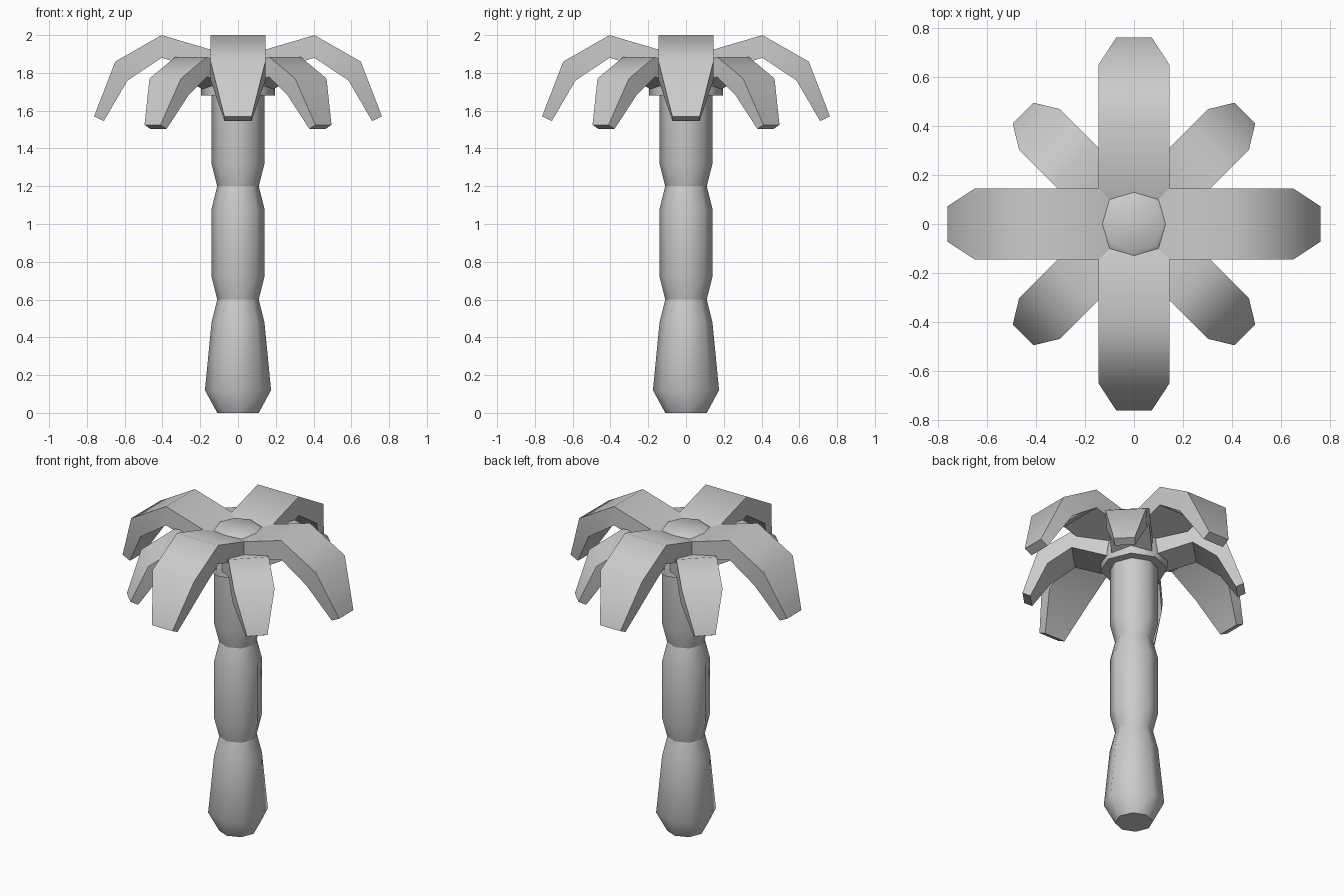
import bpy, bmesh, math

if "Cube" in bpy.data.objects:
    bpy.data.objects.remove(bpy.data.objects["Cube"])

SIDES = 8


def finish(name, bm, angle):
    bmesh.ops.recalc_face_normals(bm, faces=bm.faces)
    mesh = bpy.data.meshes.new(name)
    bm.to_mesh(mesh)
    bm.free()
    ob = bpy.data.objects.new(name, mesh)
    bpy.context.collection.objects.link(ob)
    bpy.ops.object.select_all(action='DESELECT')
    ob.select_set(True)
    bpy.context.view_layer.objects.active = ob
    bpy.ops.object.shade_smooth_by_angle(angle=math.radians(angle))
    return ob


def skin(name, rings, angle):
    """Join equal-sized rings of points into a closed solid."""
    bm = bmesh.new()
    loops = [[bm.verts.new(p) for p in ring] for ring in rings]
    for a, b in zip(loops, loops[1:]):
        n = len(a)
        for i in range(n):
            j = (i + 1) % n
            bm.faces.new((a[i], a[j], b[j], b[i]))
    bm.faces.new(loops[0])
    bm.faces.new(loops[-1])
    return finish(name, bm, angle)


def lathe(name, profile):
    turn = [2 * math.pi * i / SIDES for i in range(SIDES)]
    rings = [[(r * math.cos(t), r * math.sin(t), z) for t in turn]
             for r, z in profile]
    return skin(name, rings, 48)


def leaf(name, stations, degrees):
    """Each station: top r, top z, bottom r, bottom z, half width."""
    rings = [[(tr, -w, tz), (tr, w, tz), (br, w, bz), (br, -w, bz)]
             for tr, tz, br, bz, w in stations]
    ob = skin(name, rings, 50)
    ob.rotation_euler.z = math.radians(degrees)
    return ob


# Trunk: three stacked segments pinched at their joints
lathe("trunk_lower", [(0.11, 0), (0.175, 0.12), (0.14, 0.48), (0.11, 0.6)])
lathe("trunk_middle", [(0.11, 0.6), (0.14, 0.72), (0.14, 1.08), (0.11, 1.2)])
lathe("trunk_upper", [(0.11, 1.2), (0.14, 1.32), (0.14, 1.70)])

# Crown hub that the leaves grow from
lathe("crown_hub", [(0.14, 1.68), (0.195, 1.68), (0.195, 1.74),
                    (0.17, 1.89), (0.12, 1.925)])

# Four large leaves on the axes, four small lower ones on the diagonals
large = [(0.10, 1.91, 0.10, 1.79, 0.145),
         (0.405, 2.0, 0.405, 1.88, 0.145),
         (0.65, 1.86, 0.585, 1.76, 0.145),
         (0.762, 1.57, 0.71, 1.545, 0.072)]
small = [(0.10, 1.81, 0.10, 1.70, 0.118),
         (0.35, 1.885, 0.35, 1.78, 0.118),
         (0.545, 1.77, 0.49, 1.68, 0.118),
         (0.64, 1.525, 0.595, 1.503, 0.06)]
for i in range(4):
    leaf(f"large_leaf_{i + 1}", large, 90 * i)
    leaf(f"small_leaf_{i + 1}", small, 90 * i + 45)
